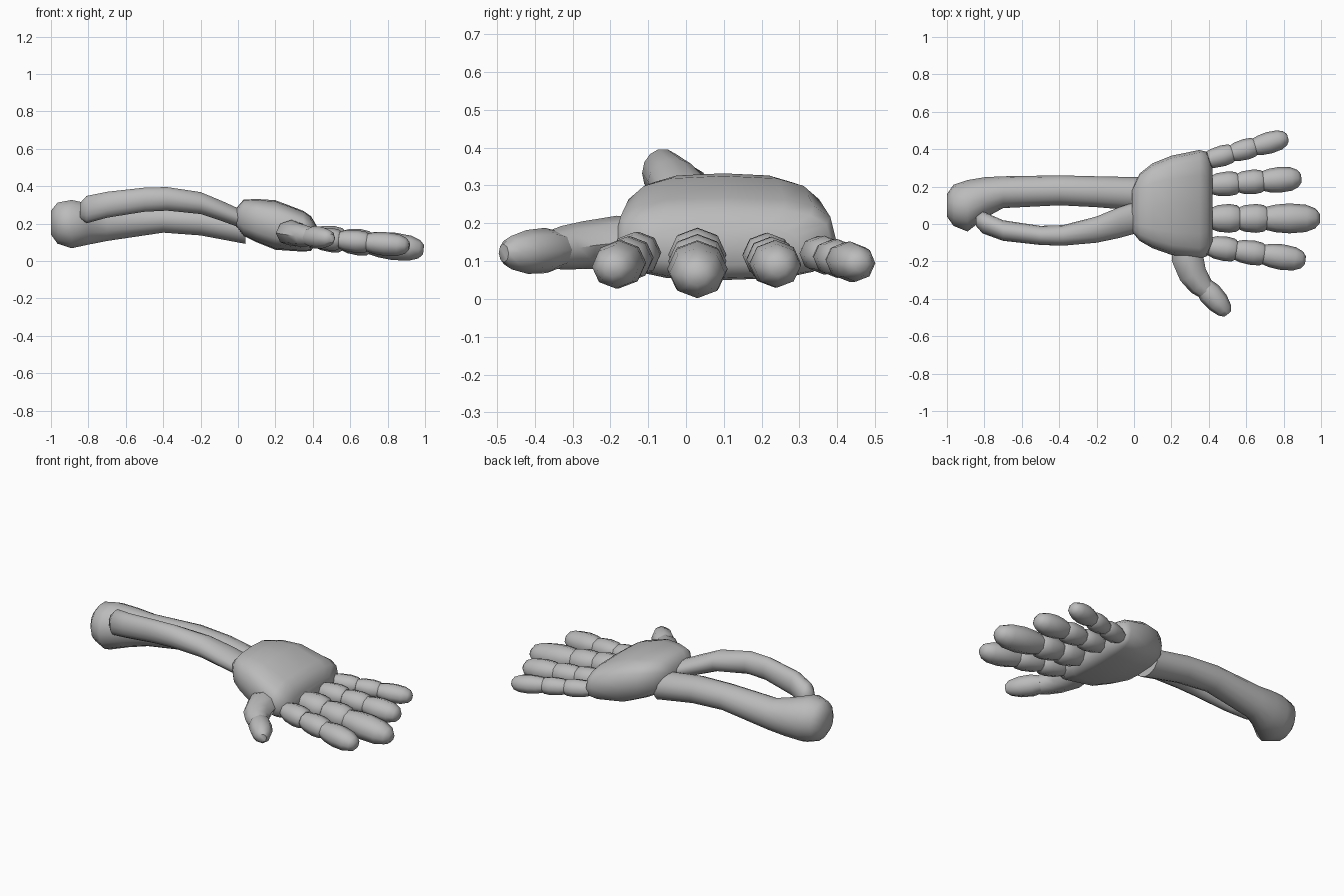
import bpy, bmesh, math
from mathutils import Vector

cube = bpy.data.objects.get("Cube")
if cube:
    bpy.data.objects.remove(cube, do_unlink=True)

grey = bpy.data.materials.new("bone grey")
grey.use_nodes = True
grey.diffuse_color = (0.5, 0.5, 0.5, 1)
grey.node_tree.nodes["Principled BSDF"].inputs["Base Color"].default_value = (0.5, 0.5, 0.5, 1)


def loft(name, stations, sides=8, power=1.0, axis=None, sharp=50):
    """Skin rings along a path; station = centre, half width, half height."""
    bm = bmesh.new()
    centres = [Vector(s[0]) for s in stations]
    rings = []
    for i, (c, hw, hh) in enumerate(stations):
        a, b = centres[max(i - 1, 0)], centres[min(i + 1, len(centres) - 1)]
        t = Vector(axis) if axis else (b - a).normalized()
        side = Vector((0, 0, 1)).cross(t).normalized()
        up = t.cross(side)
        ring = []
        for k in range(sides):
            ang = math.tau * k / sides
            u, v = [math.copysign(abs(f) ** power, f) for f in (math.cos(ang), math.sin(ang))]
            ring.append(bm.verts.new(centres[i] + side * u * hw + up * v * hh))
        rings.append(ring)
    for r, q in zip(rings, rings[1:]):
        for k in range(sides):
            n = (k + 1) % sides
            bm.faces.new((r[k], r[n], q[n], q[k]))
    bm.faces.new(rings[0][::-1])
    bm.faces.new(rings[-1])
    bmesh.ops.recalc_face_normals(bm, faces=bm.faces)
    mesh = bpy.data.meshes.new(name)
    bm.to_mesh(mesh)
    bm.free()
    mesh.materials.append(grey)
    obj = bpy.data.objects.new(name, mesh)
    bpy.context.collection.objects.link(obj)
    bpy.ops.object.select_all(action='DESELECT')
    obj.select_set(True)
    bpy.context.view_layer.objects.active = obj
    bpy.ops.object.shade_smooth_by_angle(angle=math.radians(sharp))
    return obj


def spans(rows):
    """Stations from x with y and z extents."""
    return [((x, (y0 + y1) / 2, (z0 + z1) / 2), (y1 - y0) / 2, (z1 - z0) / 2)
            for x, y0, y1, z0, z1 in rows]


X = (1, 0, 0)
# Forearm bones
loft("large_forearm_bone", spans([
    (-1, .04, .16, .14, .27), (-.965, -.01, .21, .09, .315), (-.89, -.04, .235, .065, .33),
    (-.8, .03, .25, .085, .31), (-.7, .085, .255, .105, .29), (-.4, .1, .26, .15, .3),
    (-.2, .09, .255, .135, .29), (.04, .07, .25, .09, .25)]), 14, axis=X, sharp=60)
loft("small_forearm_bone", spans([
    (-.845, -.01, .04, .23, .31), (-.81, -.05, .068, .2, .35), (-.7, -.09, .02, .23, .372),
    (-.5, -.112, -.01, .262, .394), (-.38, -.116, -.006, .268, .397), (-.2, -.1, .04, .25, .37),
    (-.08, -.075, .09, .21, .32), (.03, -.045, .125, .17, .27)]), 14, axis=X, sharp=60)

# Palm
loft("palm", spans([
    (-.012, -.04, .18, .19, .28), (.03, -.09, .27, .135, .328), (.1, -.13, .325, .1, .332),
    (.2, -.165, .365, .06, .325), (.35, -.188, .396, .05, .268), (.39, -.172, .385, .055, .24),
    (.42, -.1, .3, .09, .19)]), 16, .65, X, 60)

# Four fingers of three segments: base, tip, joint fractions, half width
fingers = {
    "index_finger": ((.4, -.12, .125), (.915, -.195, .08), (.28, .57), .066),
    "middle_finger": ((.41, .03, .128), (.992, .03, .06), (.26, .51), .077),
    "ring_finger": ((.41, .208, .122), (.893, .245, .083), (.3, .58), .066),
    "little_finger": ((.385, .34, .122), (.822, .462, .091), (.32, .6), .056),
}
for name, (base, tip, joints, w) in fingers.items():
    base, tip = Vector(base), Vector(tip)
    cuts = (0, *joints, 1)
    for i, part in enumerate(("base", "middle", "tip")):
        a = base.lerp(tip, max(cuts[i] - .015, 0))
        b = base.lerp(tip, cuts[i + 1])
        last = part == "tip"
        shape = ([(0, .78), (.2, .96), (.45, 1.04), (.75, .95), (.92, .7), (1, .36)] if last
                 else [(0, .72), (.25, .92), (.65, 1), (.92, .92), (1, .8)])
        loft(f"{name}_{part}", [(a.lerp(b, f), w * s, w * s * .92) for f, s in shape])

# Thumb
loft("thumb_base", [((.28, -.1, .15), .075, .06), ((.285, -.18, .15), .085, .07),
                    ((.315, -.27, .142), .075, .063), ((.355, -.325, .135), .065, .058),
                    ((.39, -.36, .13), .05, .05)])
loft("thumb_tip", [((.375, -.335, .13), .052, .048), ((.405, -.37, .128), .064, .06),
                   ((.45, -.42, .124), .06, .058), ((.485, -.462, .122), .044, .044),
                   ((.5, -.482, .121), .022, .024)])
